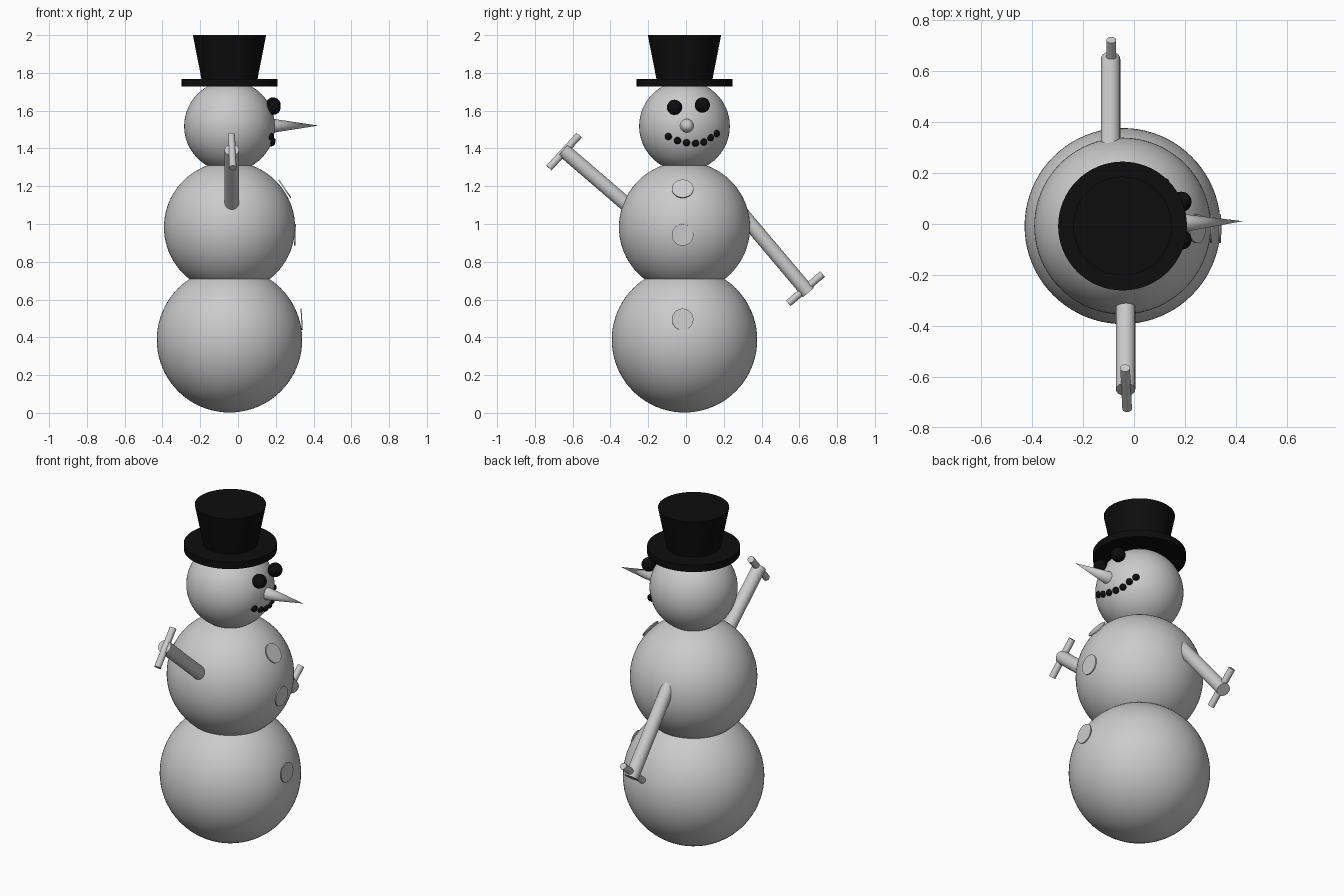
import bpy, math
from mathutils import Vector

if "Cube" in bpy.data.objects:
    bpy.data.objects.remove(bpy.data.objects["Cube"])


def material(name, rgb):
    m = bpy.data.materials.new(name)
    m.diffuse_color = (*rgb, 1)
    m.use_nodes = True
    m.node_tree.nodes["Principled BSDF"].inputs["Base Color"].default_value = m.diffuse_color
    return m


SNOW = material("light grey", (0.6, 0.6, 0.6))
COAL = material("coal black", (0.004, 0.004, 0.004))
CX, CY = -0.045, -0.008          # body axis


def finish(name, mat):
    ob = bpy.context.object
    ob.name = name
    ob.data.materials.append(mat)
    bpy.ops.object.shade_smooth_by_angle(angle=math.radians(35))
    return ob


def ball(name, pos, r, mat, seg=64):
    bpy.ops.mesh.primitive_uv_sphere_add(segments=seg, ring_count=seg // 2,
                                         radius=r, location=pos)
    return finish(name, mat)


def rod(name, a, b, r1, r2, mat, seg=48):
    """Cylinder or cone running from point a to point b."""
    a, b = Vector(a), Vector(b)
    bpy.ops.mesh.primitive_cone_add(vertices=seg, radius1=r1, radius2=r2,
                                    depth=(b - a).length, location=(a + b) / 2)
    bpy.context.object.rotation_euler = (b - a).to_track_quat('Z', 'Y').to_euler()
    return finish(name, mat)


# Snow balls
ball("bottom_ball", (CX, CY, 0.387), 0.385, SNOW, 80)
ball("middle_ball", (CX, CY, 0.983), 0.347, SNOW, 80)
HEAD = Vector((CX, CY, 1.518))
HEAD_R = 0.24
ball("head", HEAD, HEAD_R, SNOW, 80)

# Top hat
rod("hat_brim", (CX, CY, 1.727), (CX, CY, 1.768), 0.253, 0.253, COAL, 64)
rod("hat_crown", (CX, CY, 1.766), (CX, CY, 2.0), 0.148, 0.194, COAL, 64)

# Nose
rod("nose", (0.15, 0.003, 1.52), (0.427, 0.011, 1.521), 0.042, 0, SNOW)

# Eyes
for y, z in ((-0.061, 1.618), (0.087, 1.63)):
    ball("eye", (0.186, y, z), 0.04, COAL, 32)

# Mouth stones, placed on the head surface
for y, z in ((-0.093, 1.463), (-0.045, 1.442), (0.003, 1.431), (0.05, 1.428),
             (0.093, 1.434), (0.13, 1.457), (0.161, 1.479)):
    x = HEAD.x + math.sqrt(HEAD_R ** 2 - (y - HEAD.y) ** 2 - (z - HEAD.z) ** 2)
    ball("mouth_stone", (x, y, z), 0.019, COAL, 20)

# Buttons: thin discs tilted to follow the body
for x, z, tilt in ((0.25, 1.188, 34), (0.305, 0.942, -2), (0.34, 0.495, 3)):
    n = Vector((math.cos(math.radians(tilt)), 0, math.sin(math.radians(tilt))))
    c = Vector((x, -0.018, z))
    rod("button", c - n * 0.006, c, 0.057, 0.057, SNOW)

# Arms, each with a crossing twig at the end
rod("right_arm", (-0.033, -0.27, 1.065), (-0.033, -0.65, 1.392), 0.038, 0.038, SNOW)
rod("right_twig", (-0.027, -0.725, 1.297), (-0.035, -0.566, 1.47), 0.019, 0.019, SNOW, 32)
rod("left_arm", (-0.092, 0.27, 1.085), (-0.092, 0.648, 0.637), 0.038, 0.038, SNOW)
rod("left_twig", (-0.092, 0.542, 0.58), (-0.089, 0.723, 0.735), 0.019, 0.019, SNOW, 32)
